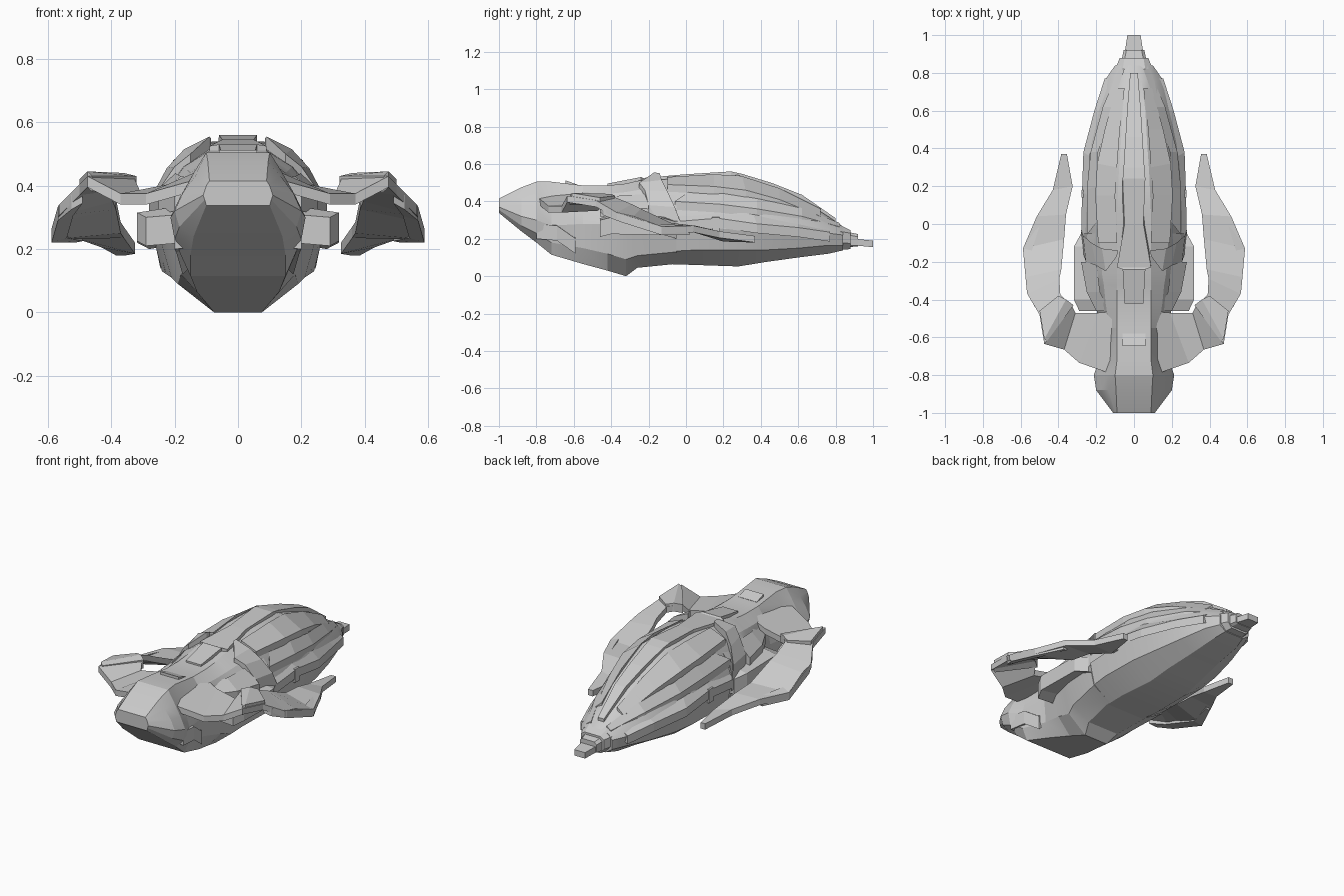
import bpy, bmesh, math
from mathutils import Vector


def finish(name, bm, mirror=False, angle=None):
    bmesh.ops.remove_doubles(bm, verts=bm.verts, dist=0.0005)
    bmesh.ops.recalc_face_normals(bm, faces=bm.faces)
    me = bpy.data.meshes.new(name)
    bm.to_mesh(me)
    bm.free()
    ob = bpy.data.objects.new(name, me)
    bpy.context.collection.objects.link(ob)
    if mirror:
        ob.modifiers.new("mirror", 'MIRROR').use_mirror_merge = False
    if angle:
        bpy.ops.object.select_all(action='DESELECT')
        ob.select_set(True)
        bpy.context.view_layer.objects.active = ob
        bpy.ops.object.shade_smooth_by_angle(angle=math.radians(angle))
    return ob


def skin(bm, rings):
    rings = [[bm.verts.new(p) for p in r] for r in rings]
    n = len(rings[0])
    for a, b in zip(rings, rings[1:]):
        for i in range(n):
            j = (i + 1) % n
            bm.faces.new((a[i], a[j], b[j], b[i]))
    bm.faces.new(rings[0])
    bm.faces.new(rings[-1][::-1])


def hull(name, stations, angle=None):
    """Symmetric loft; station = y, then half profile x, z pairs from top to bottom."""
    rings = []
    for y, *v in stations:
        half = [(v[i], y, v[i + 1]) for i in range(0, len(v), 2)]
        rings.append(half + [(-x, yy, z) for x, yy, z in reversed(half)])
    bm = bmesh.new()
    skin(bm, rings)
    return finish(name, bm, angle=angle)


def ribbon(name, stations, t, mirror=True):
    """Plate swept between an inner and an outer edge, thickened downwards."""
    bm = bmesh.new()
    d = Vector((0, 0, -t))
    skin(bm, [[Vector(a), Vector(b), Vector(b) + d, Vector(a) + d] for a, b in stations])
    return finish(name, bm, mirror)


# head, neck and keel
hull("front_hull", [
    (-1.0, .09, .415, .10, .40, .105, .385, .11, .37, .105, .355, .10, .338),
    (-.88, .095, .475, .135, .43, .175, .375, .20, .32, .185, .27, .14, .24),
    (-.80, .10, .505, .14, .44, .18, .37, .213, .30, .20, .23, .15, .18),
    (-.72, .09, .505, .12, .44, .16, .36, .185, .27, .18, .18, .15, .115),
    (-.55, .09, .485, .13, .43, .155, .36, .17, .28, .16, .15, .13, .065),
    (-.42, .09, .485, .15, .44, .18, .37, .21, .28, .18, .12, .10, .03),
    (-.32, .09, .495, .16, .45, .21, .38, .24, .28, .19, .09, .075, .0),
    (-.26, .09, .51, .17, .46, .23, .38, .26, .28, .21, .11, .10, .045),
    (-.05, .09, .52, .18, .46, .25, .38, .275, .27, .24, .13, .13, .066)], 15)

# main rear hull
hull("rear_hull", [
    (-.14, .09, .515, .18, .465, .235, .38, .265, .28, .23, .13, .12, .066),
    (.05, .09, .535, .18, .475, .24, .38, .27, .26, .245, .14, .13, .06),
    (.28, .08, .54, .17, .475, .23, .37, .267, .25, .24, .14, .12, .052),
    (.42, .07, .49, .15, .44, .21, .35, .255, .25, .22, .14, .11, .075),
    (.60, .06, .42, .12, .375, .17, .31, .205, .24, .18, .15, .09, .10),
    (.76, .04, .32, .08, .30, .12, .27, .155, .23, .135, .165, .08, .12),
    (.84, .03, .265, .06, .26, .08, .25, .10, .22, .10, .165, .06, .138)], 22)

# stepped tail tip
hull("tail_block", [
    (.82, .06, .275, .10, .24, .10, .18, .06, .14),
    (.88, .05, .245, .075, .23, .075, .175, .05, .145)])
hull("tail_step", [
    (.87, .05, .235, .065, .22, .065, .165, .05, .155),
    (.92, .04, .225, .055, .21, .055, .165, .04, .16)])
hull("tail_tip", [
    (.90, .05, .20, .05, .165), (1.0, .035, .19, .035, .155)])

# dorsal plates along the spine
hull("dorsal_plate", [
    (-.42, .05, .495, .05, .46), (-.24, .06, .53, .06, .48), (-.23, .09, .525, .09, .48),
    (0, .05, .545, .065, .50), (.24, .06, .56, .06, .51), (.30, .055, .547, .055, .50),
    (.46, .045, .498, .045, .45), (.62, .035, .435, .035, .39), (.80, .02, .31, .02, .27)])
hull("neck_block", [
    (-.645, .06, .512, .06, .47), (-.58, .06, .49, .06, .46)])

# swept wings with drooping blades
ribbon("wing", [
    ((.07, -.46, .47), (.13, -.79, .42)),
    ((.19, -.47, .41), (.29, -.735, .375)),
    ((.31, -.47, .385), (.37, -.665, .375)),
    ((.33, -.43, .43), (.475, -.635, .43)),
    ((.39, -.375, .42), (.50, -.48, .405)),
    ((.395, -.29, .385), (.565, -.37, .34)),
    ((.385, -.24, .36), (.57, -.28, .32)),
    ((.37, -.08, .285), (.588, -.13, .265)),
    ((.36, .05, .27), (.515, .04, .27)),
    ((.325, .20, .22), (.43, .18, .24)),
    ((.355, .37, .215), (.385, .37, .215))], .035)
# raised shoulder pads and outer blades
ribbon("shoulder_pad", [
    ((.32, -.43, .43), (.46, -.62, .43)),
    ((.36, -.40, .44), (.475, -.61, .445)),
    ((.40, -.38, .43), (.50, -.46, .42))], .05)
ribbon("wing_blade", [
    ((.49, -.46, .39), (.525, -.44, .37)),
    ((.52, -.36, .35), (.568, -.35, .335)),
    ((.54, -.14, .28), (.588, -.13, .265)),
    ((.49, .02, .27), (.515, .02, .265))], .045)

# collar spikes behind the neck
ribbon("collar", [
    ((.09, -.17, .555), (.085, -.14, .55)),
    ((.15, -.25, .50), (.17, -.13, .515)),
    ((.20, -.22, .46), (.225, -.10, .455)),
    ((.255, -.20, .38), (.27, -.06, .37)),
    ((.27, -.15, .30), (.28, -.03, .29))], .06)

# layered shell ribs following the rear hull
ribbon("upper_rib", [
    ((.09, -.10, .53), (.19, -.10, .49)),
    ((.10, .15, .545), (.205, .15, .48)),
    ((.09, .30, .535), (.195, .32, .46)),
    ((.075, .50, .47), (.155, .50, .41)),
    ((.05, .72, .36), (.095, .72, .32))], .05)
ribbon("middle_rib", [
    ((.19, .02, .455), (.25, -.06, .40)),
    ((.20, .20, .445), (.25, .18, .385)),
    ((.19, .38, .415), (.23, .38, .36)),
    ((.12, .62, .365), (.165, .62, .32)),
    ((.05, .82, .285), (.08, .82, .265))], .045)
ribbon("lower_rib", [
    ((.24, -.08, .33), (.28, -.08, .29)),
    ((.24, .15, .345), (.275, .17, .31)),
    ((.235, .36, .33), (.268, .38, .28)),
    ((.17, .60, .29), (.21, .60, .26)),
    ((.11, .77, .26), (.155, .77, .235))], .05)

# side engine pods
ribbon("engine_pod", [
    ((.17, -.46, .31), (.29, -.46, .30)),
    ((.19, -.40, .335), (.318, -.40, .315)),
    ((.22, -.12, .325), (.318, -.12, .31)),
    ((.22, -.05, .30), (.28, -.05, .29))], .09)
# cheek plates on the head
ribbon("cheek_plate", [
    ((.13, -.79, .285), (.20, -.80, .28)),
    ((.13, -.70, .285), (.195, -.69, .27)),
    ((.13, -.59, .24), (.175, -.59, .20))], .08)
# struts between pod and neck
ribbon("pod_strut", [
    ((.13, -.46, .42), (.20, -.46, .38)),
    ((.18, -.36, .43), (.25, -.36, .37)),
    ((.20, -.20, .44), (.28, -.20, .36))], .06)
# small clamps on the hull sides
ribbon("side_clamp", [
    ((.22, .14, .32), (.278, .14, .315)), ((.22, .18, .32), (.278, .18, .315))], .08)
